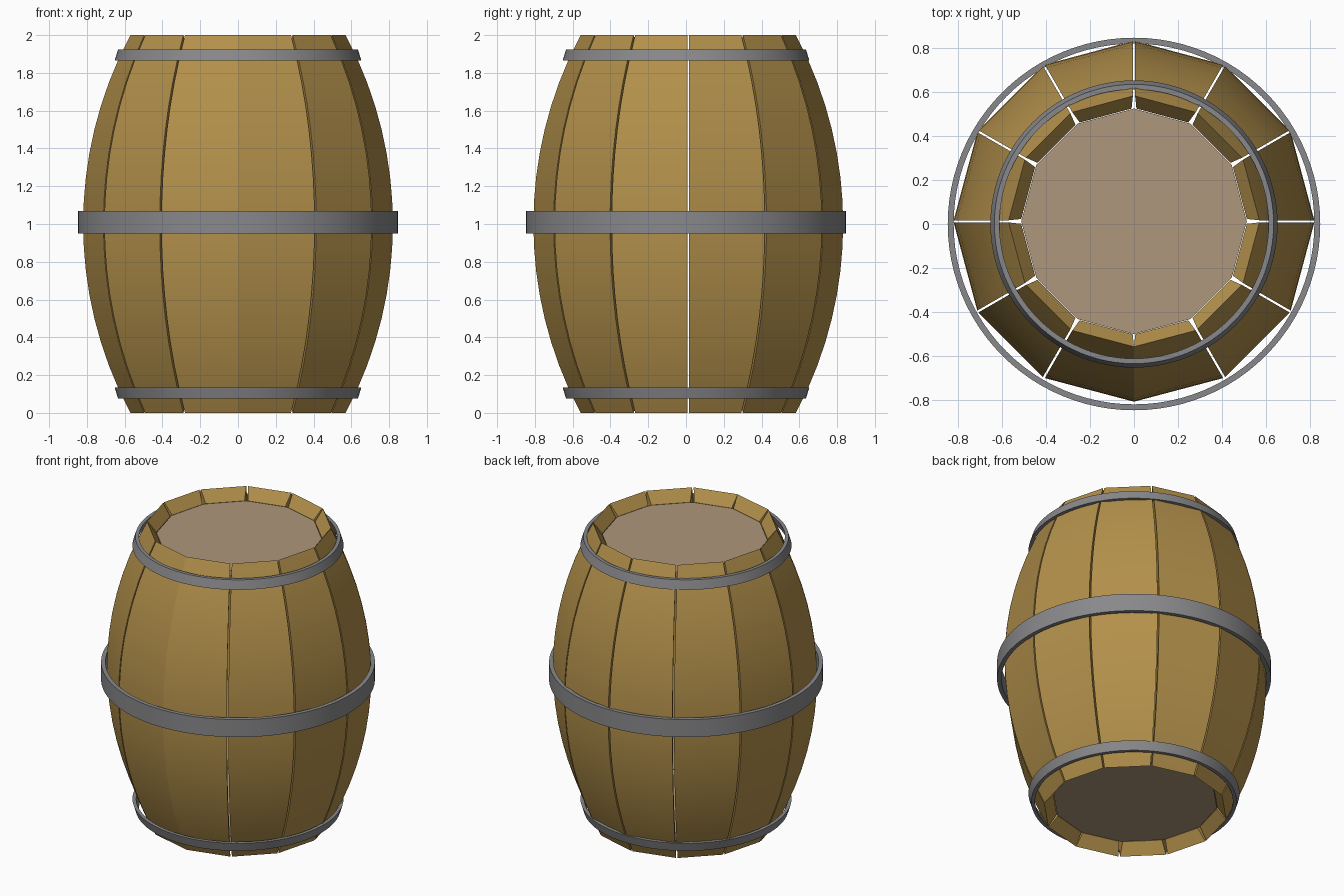
import bpy, bmesh, math

if "Cube" in bpy.data.objects:
    bpy.data.objects.remove(bpy.data.objects["Cube"])

N = 12                      # staves
CY = 0.012                  # staves sit slightly behind the hoop centre
RINGS = 16


def material(name, rgb):
    m = bpy.data.materials.new(name)
    m.diffuse_color = (*rgb, 1)
    m.use_nodes = True
    m.node_tree.nodes["Principled BSDF"].inputs["Base Color"].default_value = m.diffuse_color
    return m


WOOD = material("oak", (0.45, 0.28, 0.07))
HEAD = material("pale_wood", (0.42, 0.31, 0.20))
IRON = material("iron", (0.25, 0.25, 0.26))


def finish(name, bm, mat, smooth=True):
    bmesh.ops.recalc_face_normals(bm, faces=bm.faces[:])
    me = bpy.data.meshes.new(name)
    bm.to_mesh(me)
    bm.free()
    ob = bpy.data.objects.new(name, me)
    bpy.context.collection.objects.link(ob)
    me.materials.append(mat)
    if smooth:
        bpy.ops.object.select_all(action='DESELECT')
        bpy.context.view_layer.objects.active = ob
        ob.select_set(True)
        bpy.ops.object.shade_smooth_by_angle(angle=math.radians(25))
    return ob


def arc(z, half, mid, end):
    """Radius of a circular bulge at height z."""
    b = mid - end
    r = (half * half + b * b) / (2 * b)
    return mid - r + math.sqrt(r * r - (z - 1) ** 2)


def point(r, angle, inset):
    """Corner at a seam angle, moved sideways by the inset."""
    return (r * math.cos(angle) - inset * math.sin(angle),
            r * math.sin(angle) + inset * math.cos(angle) + CY)


# staves: bowed planks with bevelled ends and narrow seams
for k in range(N):
    a0, a1 = 2 * math.pi * k / N, 2 * math.pi * (k + 1) / N
    g0 = 0.0 if k == 9 else 0.005       # front seam is closed
    g1 = 0.0 if k == 8 else 0.005
    bm = bmesh.new()
    loops = []
    for i in range(RINGS + 1):
        t = 2 * i / RINGS - 1
        zo, zi = 1 + t, 1 + 0.925 * t
        ro, ri = arc(zo, 1, 0.82, 0.57), arc(zi, 0.925, 0.735, 0.513)
        corners = [(*point(ro, a0, g0), zo), (*point(ro, a1, -g1), zo),
                   (*point(ri, a1, -g1 - 0.006), zi), (*point(ri, a0, g0 + 0.006), zi)]
        loops.append([bm.verts.new(c) for c in corners])
    for a, b in zip(loops, loops[1:]):
        for j in range(4):
            m = (j + 1) % 4
            bm.faces.new((a[j], a[m], b[m], b[j]))
    bm.faces.new(loops[0])
    bm.faces.new(loops[-1])
    finish(f"stave_{k + 1}", bm, WOOD)


# heads: twelve-sided discs closing both ends
def head(name, z0, z1):
    bm = bmesh.new()
    rings = [[bm.verts.new((*point(0.513, 2 * math.pi * k / N, 0), z)) for k in range(N)]
             for z in (z0, z1)]
    for k in range(N):
        m = (k + 1) % N
        bm.faces.new((rings[0][k], rings[0][m], rings[1][m], rings[1][k]))
    bm.faces.new(rings[0])
    bm.faces.new(rings[1])
    finish(name, bm, HEAD, False)


head("top_head", 1.89, 1.925)
head("bottom_head", 0.075, 0.11)


# hoops: lathed bands
def hoop(name, profile, n=96):
    bm = bmesh.new()
    rings = [[bm.verts.new((r * math.cos(2 * math.pi * k / n),
                            r * math.sin(2 * math.pi * k / n), z)) for r, z in profile]
             for k in range(n)]
    for k in range(n):
        a, b = rings[k], rings[(k + 1) % n]
        for j in range(4):
            m = (j + 1) % 4
            bm.faces.new((a[j], b[j], b[m], a[m]))
    finish(name, bm, IRON)


upper = [(0.653, 1.865), (0.635, 1.925), (0.612, 1.925), (0.63, 1.865)]
hoop("top_hoop", upper)
hoop("bottom_hoop", [(r, 2 - z) for r, z in upper])
hoop("middle_hoop", [(0.847, 0.95), (0.847, 1.07), (0.82, 1.07), (0.82, 0.95)])
